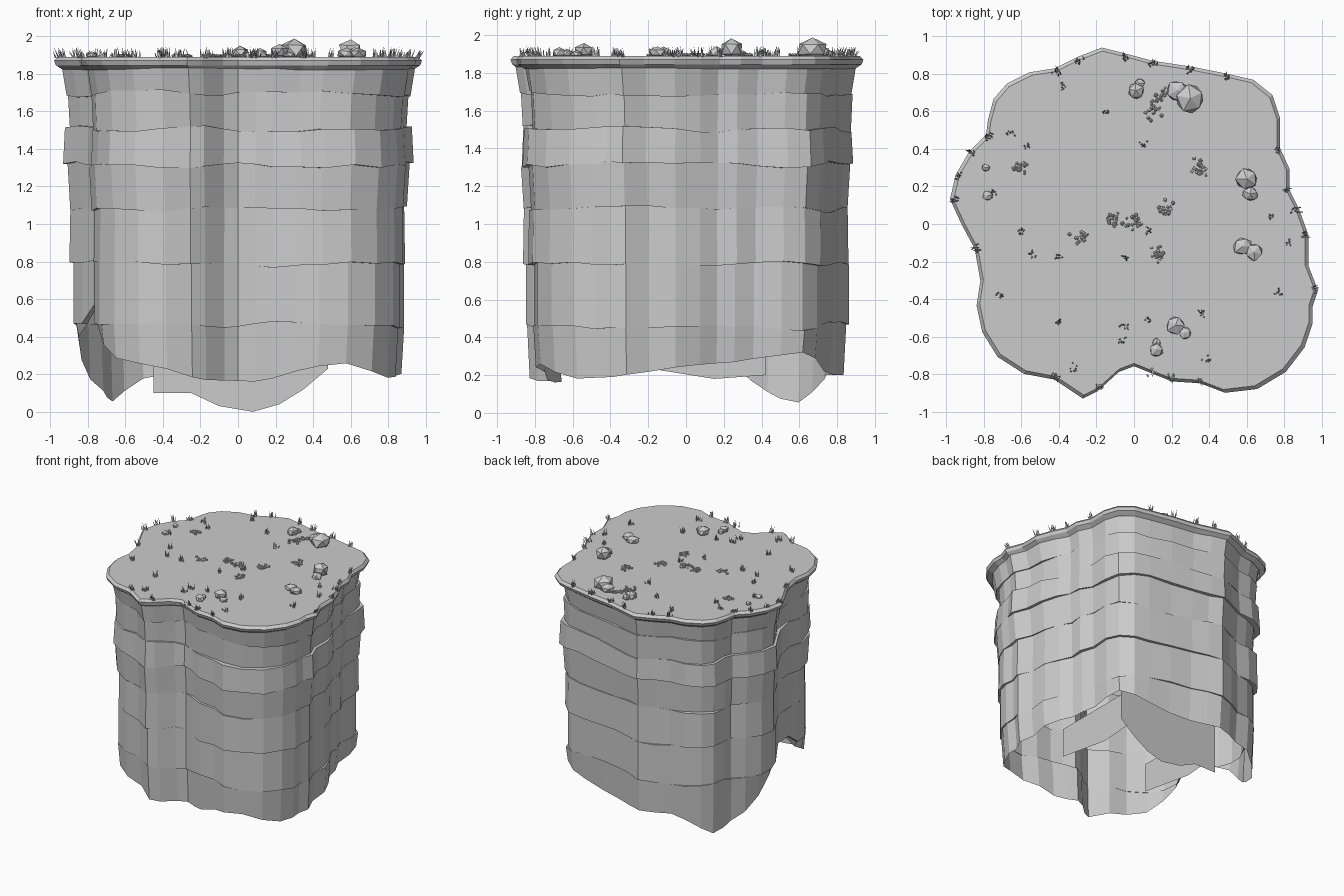
import bpy, bmesh, math, random
from mathutils import Vector, Matrix

random.seed(4)
if "Cube" in bpy.data.objects:
    bpy.data.objects.remove(bpy.data.objects["Cube"], do_unlink=True)

stone = bpy.data.materials.new("stone grey")
stone.use_nodes = True
GREY = (0.6, 0.6, 0.6, 1)
stone.diffuse_color = GREY
stone.node_tree.nodes["Principled BSDF"].inputs["Base Color"].default_value = GREY

TOP = 1.89


def finish(name, bm):
    """Turn a bmesh into a flat-shaded stone object."""
    mesh = bpy.data.meshes.new(name)
    bm.to_mesh(mesh)
    bm.free()
    mesh.materials.append(stone)
    obj = bpy.data.objects.new(name, mesh)
    bpy.context.collection.objects.link(obj)
    return obj


def bridge(bm, lower, upper):
    """Join two closed rings of vertices with quads."""
    n = len(lower)
    for i in range(n):
        j = (i + 1) % n
        bm.faces.new((lower[i], lower[j], upper[j], upper[i]))


# Plan outline of the plateau, anticlockwise from the east corner
outline = [Vector(p) for p in (
    (.97, -.35), (.92, -.22), (.92, -.06), (.87, .08), (.82, .18), (.82, .29), (.77, .4),
    (.77, .56), (.73, .68), (.63, .76), (.5, .79), (.3, .83), (.1, .86), (-.05, .9),
    (-.17, .93), (-.3, .88), (-.42, .82), (-.55, .8), (-.67, .74), (-.74, .66),
    (-.77, .55), (-.78, .47), (-.87, .38), (-.94, .26), (-.97, .13), (-.91, 0),
    (-.84, -.13), (-.81, -.3), (-.83, -.43), (-.8, -.57), (-.72, -.7), (-.58, -.79),
    (-.42, -.82), (-.27, -.92), (-.19, -.88), (-.08, -.78), (0, -.75), (.1, -.79),
    (.2, -.83), (.35, -.84), (.48, -.89), (.65, -.87), (.8, -.78), (.9, -.65),
    (.94, -.53), (.94, -.44))]

# Ragged lower edge of the cliff: angle in degrees, height
hem_points = ((0, .25), (20, .27), (43, .32), (60, .25), (75, .21), (95, .2), (122, .2),
              (131, .12), (140, .04), (160, .2), (172, .4), (184, .5), (196, .66), (205, .45),
              (215, .36), (225, .28), (240, .24), (257, .17), (280, .16), (300, .25),
              (308, .26), (322, .18), (335, .19), (360, .25))


def hem(p):
    a = math.degrees(math.atan2(p.y, p.x)) % 360
    for (a0, z0), (a1, z1) in zip(hem_points, hem_points[1:]):
        if a <= a1:
            return z0 + (z1 - z0) * (a - a0) / (a1 - a0)


def smooth_noise(n, size):
    """Closed ring of random offsets, softened between neighbours."""
    raw = [random.uniform(-size, size) for _ in range(n)]
    return [(raw[i - 1] + raw[i] + raw[(i + 1) % n]) / 2 for i in range(n)]


# Plateau cap with a bevelled, overhanging lip
bm = bmesh.new()
rings = []
for z, scale in ((1.82, .96), (1.845, 1), (1.87, 1.01), (TOP, .99)):
    rings.append([bm.verts.new((p.x * scale, p.y * scale, z)) for p in outline])
for lower, upper in zip(rings, rings[1:]):
    bridge(bm, lower, upper)
bmesh.ops.triangulate(bm, faces=[bm.faces.new(rings[-1])])
finish("plateau_cap", bm)

# Cliff wall: rock strata stepping in and out, meeting at small ledges
bm = bmesh.new()
count = len(outline)
levels = (1.83, 1.69, 1.51, 1.31, 1.08, .79, .46, 0)
top_scale = (.96, .935, .945, .935, .925, .915, .91)
low_scale = (.935, .925, .955, .92, .93, .915, .895)
wave = [smooth_noise(count, .02) for _ in levels]
previous = None
for k in range(len(levels) - 1):
    jut = smooth_noise(count, .018)
    pair = []
    for level, scale in ((k, top_scale[k]), (k + 1, low_scale[k])):
        ring = []
        for i, p in enumerate(outline):
            z = max(levels[level] + wave[level][i] * (level > 0), hem(p))
            s = scale + jut[i]
            ring.append(bm.verts.new((p.x * s, p.y * s, z)))
        pair.append(ring)
    if previous:
        bridge(bm, pair[0], previous)
    bridge(bm, pair[1], pair[0])
    previous = pair[1]
bmesh.ops.dissolve_degenerate(bm, dist=.0005, edges=bm.edges)
finish("cliff_strata", bm)


def hanging_slab(name, edge):
    """Thin upright sheet of rock with the given ragged lower edge."""
    bm = bmesh.new()
    posts = [(bm.verts.new(p), bm.verts.new((p[0], p[1], .5))) for p in edge]
    for (a, b), (c, d) in zip(posts, posts[1:]):
        bm.faces.new((a, c, d, b))
    finish(name, bm)


# Slabs inside the hollow underside: one at the back, one on either side
hanging_slab("back_slab", [(x, .42, z) for x, z in (
    (-.45, .1), (-.25, .1), (-.1, .03), (.08, 0), (.22, .04), (.35, .12), (.48, .23))])
for side, name in ((1, "left_slab"), (-1, "right_slab")):
    hanging_slab(name, [(side * .41, y, z) for y, z in ((.42, .2), (.15, .18), (-.1, .22), (-.35, .26))])


def add_rock(bm, x, y, radius, height, detail=1):
    """Faceted, jittered stone half sunk into the ground."""
    made = bmesh.ops.create_icosphere(bm, subdivisions=detail, radius=1)["verts"]
    turn = Matrix.Rotation(random.uniform(0, math.tau), 3, "Z")
    for v in made:
        c = turn @ (v.co * random.uniform(.85, 1.1))
        v.co = Vector((x + c.x * radius, y + c.y * radius, TOP + height * (.35 + c.z * .62)))


# Boulders, each with a smaller companion stone
boulders = ((.3, .67, .085, .1), (.23, .71, .06, .06), (.6, .24, .065, .1), (.62, .16, .045, .05),
            (.58, -.12, .055, .05), (.64, -.15, .05, .05), (.22, -.54, .055, .07),
            (.27, -.58, .035, .03), (.12, -.67, .04, .05), (.12, -.63, .025, .04),
            (.01, .71, .045, .06), (.03, .75, .03, .04), (-.78, .15, .03, .03), (-.79, .3, .025, .03))
bm = bmesh.new()
for rock in boulders:
    add_rock(bm, *rock)
finish("boulders", bm)

# Clusters of loose pebbles
bm = bmesh.new()
for x, y in ((.1, .6), (.15, .7), (.35, .3), (-.6, .3), (-.28, -.07), (0, .01),
             (-.1, .02), (.17, .08), (.13, -.16)):
    for _ in range(18):
        size = random.uniform(.007, .013)
        add_rock(bm, x + random.gauss(0, .02), y + random.gauss(0, .022), size, size * 1.4)
finish("pebbles", bm)


def add_tuft(bm, x, y, lean, blades):
    """Fan of thin three-sided grass blades."""
    for _ in range(blades):
        base = Vector((x + random.gauss(0, .01), y + random.gauss(0, .01), TOP - .005))
        tip = base + lean + Vector((random.gauss(0, .008), random.gauss(0, .008),
                                    random.uniform(.025, .06)))
        spin = random.uniform(0, math.tau)
        foot = [bm.verts.new(base + .006 * Vector((math.cos(spin + t), math.sin(spin + t), 0)))
                for t in (0, math.tau / 3, math.tau * 2 / 3)]
        point = bm.verts.new(tip)
        for i in range(3):
            bm.faces.new((foot[i], foot[(i + 1) % 3], point))


# Grass tufts scattered on the ground
bm = bmesh.new()
for x, y in ((-.38, .74), (-.65, .48), (-.57, .42), (-.75, .17), (-.6, -.04), (-.54, -.16),
             (-.4, -.17), (-.72, -.37), (-.4, -.53), (-.32, -.77), (-.05, -.18), (.08, -.04),
             (-.05, -.55), (.08, -.52), (-.06, -.62), (.36, -.48), (.39, -.72), (.77, -.37),
             (.82, -.1), (.73, .04), (.05, .42), (-.15, .6)):
    add_tuft(bm, x, y, Vector(), 8)
finish("ground_grass", bm)

# Grass along the rim, leaning outwards
bm = bmesh.new()
for i in (0, 2, 3, 4, 6, 10, 11, 12, 13, 15, 16, 21, 22, 23, 24, 26, 32, 34, 37, 38, 39):
    p = outline[i]
    add_tuft(bm, p.x * .985, p.y * .985, p.to_3d() * .018, 9)
finish("rim_grass", bm)
